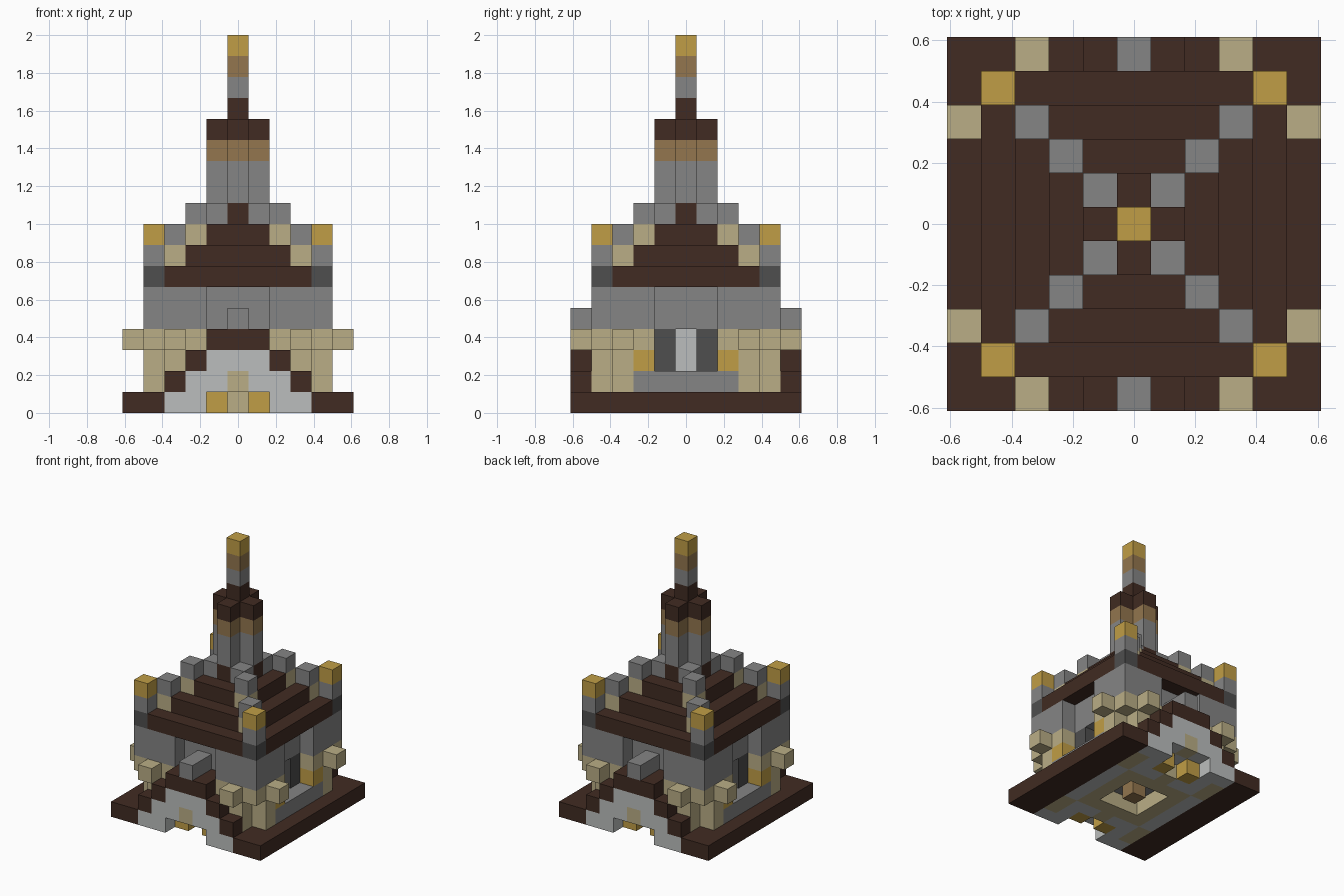
import bpy, bmesh
from mathutils import Matrix

cube = bpy.data.objects.get("Cube")
if cube:
    bpy.data.objects.remove(cube, do_unlink=True)

U = 2 / 18  # size of one block


def linear(c):
    c /= 255
    return c / 12.92 if c < 0.04045 else ((c + 0.055) / 1.055) ** 2.4


def material(name, r, g, b):
    m = bpy.data.materials.new(name)
    col = (linear(r), linear(g), linear(b), 1)
    m.diffuse_color = col
    m.use_nodes = True
    bsdf = m.node_tree.nodes["Principled BSDF"]
    bsdf.inputs["Base Color"].default_value = col
    bsdf.inputs["Roughness"].default_value = 0.9
    return m


brown = material("dark brown wood", 65, 43, 34)
grey = material("stone grey", 133, 133, 133)
dark = material("dark stone", 78, 78, 78)
pale = material("pale plaster", 187, 190, 189)
beige = material("beige sandstone", 186, 174, 134)
gold = material("gold", 192, 158, 70)
tan = material("tan timber", 147, 118, 78)


def part(name, mat, boxes, quarter=False):
    """Boxes hold inclusive block ranges x, y, z; mirrored in x and y,
    and also swapped across the diagonal when quarter is set."""
    cells = set()
    for x0, x1, y0, y1, z0, z1 in boxes:
        spans = [(x0, x1, y0, y1)]
        if quarter:
            spans.append((y0, y1, x0, x1))
        for a, b, c, d in spans:
            for xs in ((a, b), (-b, -a)):
                for ys in ((c, d), (-d, -c)):
                    cells.add((*xs, *ys, z0, z1))
    bm = bmesh.new()
    for a, b, c, d, e, f in sorted(cells):
        mid = Matrix.Translation(((a + b) / 2 * U, (c + d) / 2 * U, (e + f + 1) / 2 * U))
        size = Matrix.Diagonal(((b - a + 1) * U, (d - c + 1) * U, (f - e + 1) * U, 1))
        bmesh.ops.create_cube(bm, size=1, matrix=mid @ size)
    mesh = bpy.data.meshes.new(name)
    bm.to_mesh(mesh)
    bm.free()
    mesh.materials.append(mat)
    obj = bpy.data.objects.new(name, mesh)
    bpy.context.collection.objects.link(obj)


# Ground slab: wooden sides, plaster floor with inlay, recessed doorways
part("base_sides", brown, [(4, 5, -5, 5, 0, 0)])
plain, inlay = [], []
for x in range(4):
    for y in range(6):
        if max(x, y) < 2 or (x < 2 and y > 3):
            continue  # central pit and doorways
        patterned = max(x, y) == 2 or (x == 3 and y in (3, 4)) or (x, y) == (0, 3)
        (inlay if patterned else plain).append((x, x, y, y, 0, 0))
part("floor", pale, plain)
part("floor_inlay", beige, inlay)
part("pit_block", tan, [(0, 0, 0, 0, 0, 0)])
part("doorway_gold", gold, [(1, 1, 4, 4, 0, 0)])

# Stepped gable portals
part("gable_infill", pale, [(1, 2, 5, 5, 1, 1), (-1, 1, 5, 5, 2, 2), (-1, 1, 4, 4, 1, 2)])
part("gable_keystone", beige, [(0, 0, 5, 5, 1, 1)])
part("gable_trim", brown, [(3, 3, 5, 5, 1, 1), (2, 2, 5, 5, 2, 2), (-1, 1, 4, 5, 3, 3)])
part("gable_beam", grey, [(0, 0, 4, 5, 4, 4)])

# Lower storey
part("lower_core", grey, [(-3, 3, -3, 3, 1, 1), (-1, 1, -3, 3, 2, 3),
                          (2, 2, 1, 3, 2, 3), (3, 3, 2, 3, 2, 3)])
part("side_step", grey, [(4, 4, -2, 2, 1, 1)])
part("side_door_posts", dark, [(3, 3, 1, 1, 2, 3)])
part("side_window", pale, [(2, 2, 0, 0, 2, 3)])
part("corner_columns", beige, [(4, 4, 3, 3, 1, 2)], True)
part("corner_cornice", beige, [(4, 4, 2, 3, 3, 3), (4, 4, 4, 4, 3, 3), (5, 5, 3, 3, 3, 3)], True)
part("door_lanterns", gold, [(4, 4, 2, 2, 2, 2)], True)

# Upper storey with recessed panels
part("upper_core", grey, [(-3, 3, -3, 3, 4, 5)])
part("upper_corners", grey, [(4, 4, 2, 3, 4, 5), (4, 4, 4, 4, 4, 5)], True)

# Stepped roof with ridge stones on the diagonals
for z in range(6, 10):
    r = 10 - z
    part(f"roof_tier_{z - 5}", brown, [(1 - r, r - 1, -r, r, z, z), (r, r, 1 - r, r - 1, z, z)])
part("ridge_base", beige, [(r, r, r, r, 10 - r, 10 - r) for r in (2, 3)])
part("ridge_stones", grey, [(3, 3, 3, 3, 8, 8), (2, 2, 2, 2, 9, 9), (1, 1, 1, 1, 9, 9)])

# Corner turrets
part("turret_base", dark, [(4, 4, 4, 4, 6, 6)])
part("turret_shaft", grey, [(4, 4, 4, 4, 7, 7)])
part("turret_cap", gold, [(4, 4, 4, 4, 8, 8)])

# Cross-shaped tower and spire
for name, mat, z0, z1 in (("shaft", grey, 10, 11), ("band", tan, 12, 12), ("crown", brown, 13, 13)):
    part("tower_" + name, mat, [(-1, 1, 0, 0, z0, z1), (0, 0, 1, 1, z0, z1)])
for name, mat, z in (("foot", brown, 14), ("shaft", grey, 15), ("band", tan, 16), ("tip", gold, 17)):
    part("spire_" + name, mat, [(0, 0, 0, 0, z, z)])
